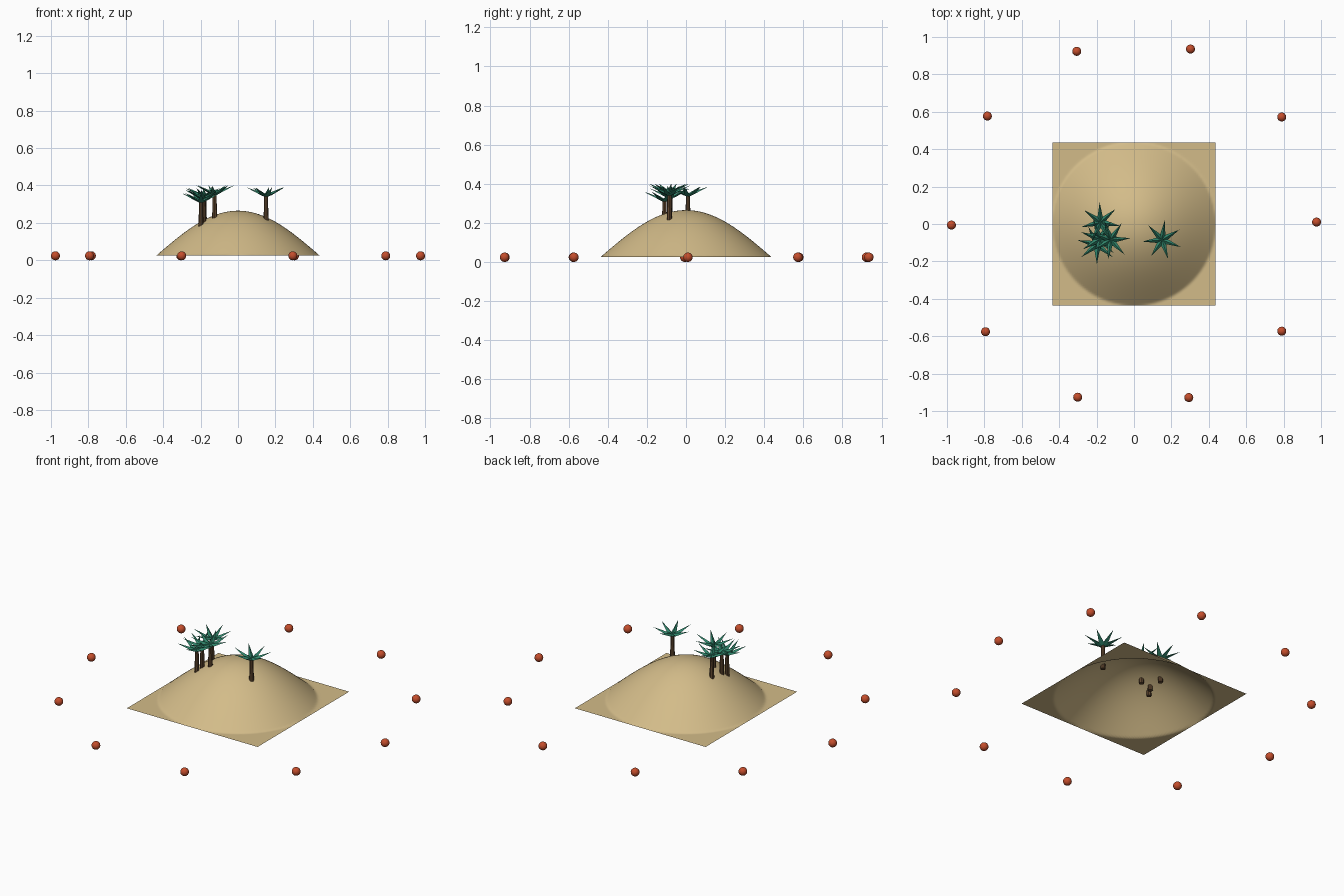
import bpy, bmesh, math
from math import cos, sin, pi, hypot, radians
from mathutils import Matrix, Vector

cube = bpy.data.objects.get("Cube")
if cube:
    bpy.data.objects.remove(cube, do_unlink=True)

BASE_Z, HALF, HILL = 0.025, 0.437, 0.24


def material(name, rgb):
    m = bpy.data.materials.new(name)
    m.use_nodes = True
    m.diffuse_color = (*rgb, 1)
    m.node_tree.nodes["Principled BSDF"].inputs["Base Color"].default_value = (*rgb, 1)
    return m


sand = material("sand", (0.65, 0.50, 0.25))
bark = material("bark brown", (0.12, 0.065, 0.03))
leaf = material("palm green", (0.03, 0.24, 0.15))
red = material("buoy red", (0.55, 0.075, 0.025))


def finish(name, bm, mat, smooth=False):
    mesh = bpy.data.meshes.new(name)
    bm.to_mesh(mesh)
    bm.free()
    mesh.materials.append(mat)
    for p in mesh.polygons:
        p.use_smooth = smooth
    obj = bpy.data.objects.new(name, mesh)
    bpy.context.collection.objects.link(obj)
    return obj


def ground(x, y):
    r = min(hypot(x, y) / HALF, 1)
    return BASE_Z + HILL * cos(r * pi / 2)


# Island: a square sheet of sand raised into a round dune
bm = bmesh.new()
bmesh.ops.create_grid(bm, x_segments=90, y_segments=90, size=HALF)
for v in bm.verts:
    v.co.z = ground(v.co.x, v.co.y)
finish("island", bm, sand, True)


# Palm: tapered trunk rooted in the dune, crowned by a star of upswept fronds
def palm(number, x, y, turn, fronds=7):
    z = ground(x, y)
    bm = bmesh.new()
    bmesh.ops.create_cone(bm, cap_ends=True, segments=8, radius1=0.014, radius2=0.010,
                          depth=0.15, matrix=Matrix.Translation((x, y, z + 0.05)))
    finish(f"palm_trunk_{number}", bm, bark)

    bm = bmesh.new()
    middle = Vector((x, y, z + 0.115))
    top = bm.verts.new(middle + Vector((0, 0, 0.018)))
    under = bm.verts.new(middle)
    rim = []
    for i in range(2 * fronds):
        a = radians(turn) + pi * i / fronds
        r, h = (0.032, 0.014) if i % 2 else (0.107, 0.055)
        rim.append(bm.verts.new(middle + Vector((r * cos(a), r * sin(a), h))))
    for a, b in zip(rim, rim[1:] + rim[:1]):
        bm.faces.new((top, a, b))
        bm.faces.new((under, b, a))
    finish(f"palm_crown_{number}", bm, leaf)


palms = [(0.15, -0.085, 82), (-0.18, 0.01, 92), (-0.198, -0.11, 270),
         (-0.125, -0.085, 5), (-0.183, -0.08, 160)]
for n, spot in enumerate(palms, 1):
    palm(n, *spot)

# Ring of buoys around the island
buoys = [(0.976, 0.01), (0.79, 0.572), (0.302, 0.935), (-0.306, 0.923), (-0.784, 0.577),
         (-0.976, -0.006), (-0.794, -0.576), (-0.301, -0.926), (0.293, -0.928), (0.79, -0.573)]
for n, (x, y) in enumerate(buoys, 1):
    bm = bmesh.new()
    bmesh.ops.create_uvsphere(bm, u_segments=24, v_segments=14, radius=0.024,
                              matrix=Matrix.Translation((x, y, 0.024)))
    finish(f"buoy_{n}", bm, red, True)
